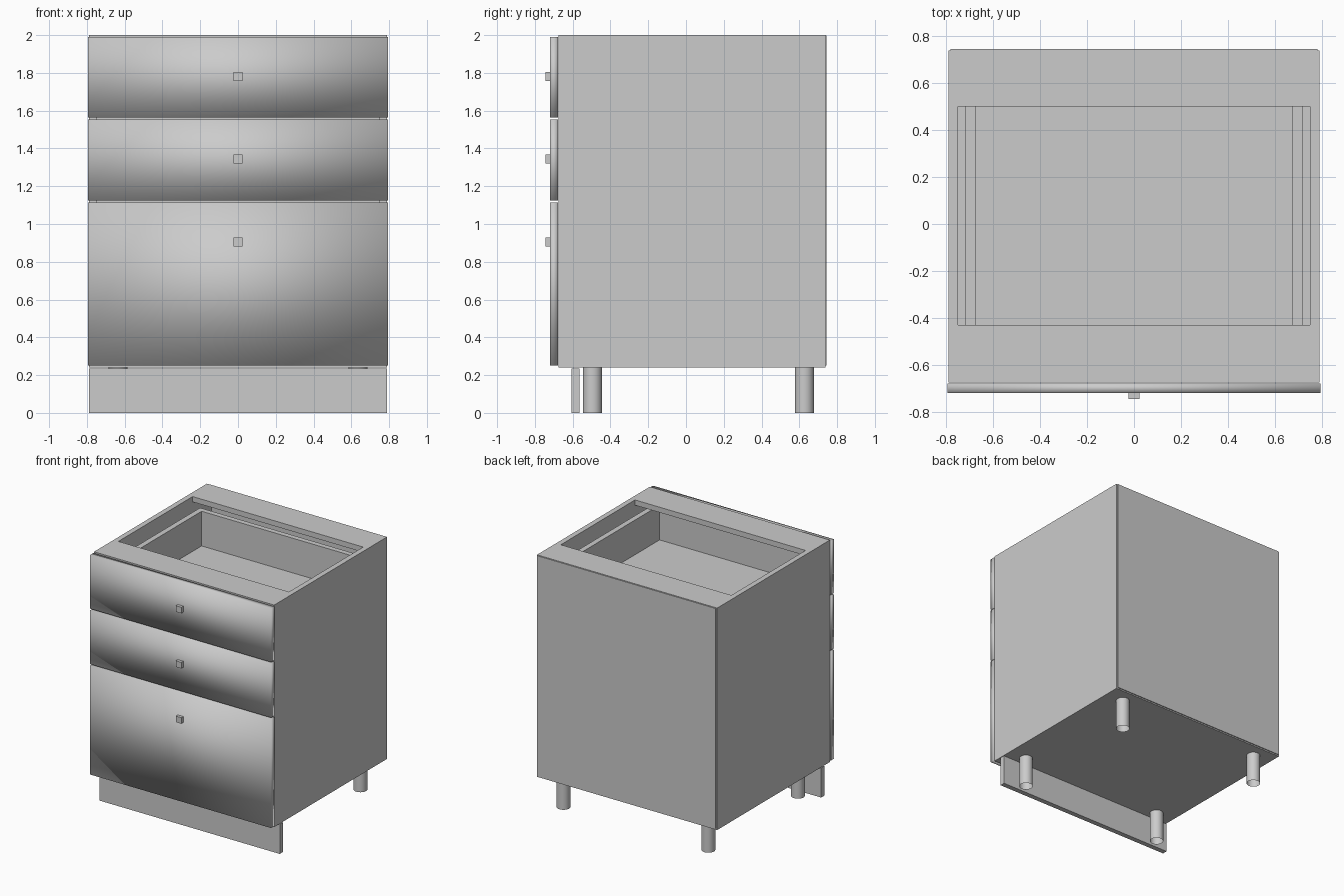
import bpy
import bmesh
from mathutils import Matrix, Vector

cube = bpy.data.objects.get("Cube")
if cube:
    bpy.data.objects.remove(cube, do_unlink=True)

# One plain grey for the whole cabinet
GREY = (0.6, 0.6, 0.6, 1.0)
mat = bpy.data.materials.new("plain_grey")
mat.use_nodes = True
mat.diffuse_color = GREY
mat.node_tree.nodes["Principled BSDF"].inputs["Base Color"].default_value = GREY


def finish(name, bm, smooth=False):
    mesh = bpy.data.meshes.new(name)
    for face in bm.faces:
        face.smooth = smooth
    bm.to_mesh(mesh)
    bm.free()
    mesh.materials.append(mat)
    obj = bpy.data.objects.new(name, mesh)
    bpy.context.collection.objects.link(obj)


def box(name, x, y, z, smooth=False):
    """Box from (min, max) ranges on each axis."""
    bm = bmesh.new()
    size = Vector([b - a for a, b in (x, y, z)])
    centre = Vector([(a + b) / 2 for a, b in (x, y, z)])
    place = Matrix.Translation(centre) @ Matrix.Diagonal(size).to_4x4()
    bmesh.ops.create_cube(bm, size=1, matrix=place)
    finish(name, bm, smooth)


BOTTOM, TOP, BOARD = 0.24, 2.0, 0.042
FRONT, BACK = -0.675, 0.738
OUT, IN = 0.79, 0.748

# Carcass: sides, floor, back panel and the two top rails
box("left_side", (IN, OUT), (FRONT, BACK), (BOTTOM, TOP))
box("right_side", (-OUT, -IN), (FRONT, BACK), (BOTTOM, TOP))
box("floor_panel", (-IN, IN), (FRONT, BACK), (BOTTOM, BOTTOM + BOARD))
box("back_panel", (-0.78, 0.78), (BACK, 0.745), (BOTTOM + 0.01, TOP - 0.003))
box("front_rail", (-IN, IN), (FRONT, -0.43), (TOP - BOARD, TOP))
box("back_rail", (-IN, IN), (0.5, BACK), (TOP - BOARD, TOP))

# Drawers: front bottom, front top, knob height, box top
drawers = {
    "top": (1.565, 1.99, 1.78, 1.90),
    "middle": (1.125, 1.552, 1.343, 1.46),
    "bottom": (0.25, 1.113, 0.905, 0.92),
}
for name, (low, high, knob, rim) in drawers.items():
    box(name + "_drawer_front", (-0.794, 0.794), (-0.72, -0.678), (low, high), smooth=True)
    box(name + "_knob", (-0.024, 0.024), (-0.745, -0.72), (knob - 0.024, knob + 0.024))
    base = low + 0.045
    for side, s in (("left", 1), ("right", -1)):
        box(f"{name}_drawer_{side}_side", sorted((s * 0.675, s * 0.718)), (FRONT, 0.55), (base, rim))
    box(name + "_drawer_back", (-0.675, 0.675), (0.508, 0.55), (base, rim))
    box(name + "_drawer_inner_front", (-0.675, 0.675), (FRONT, FRONT + BOARD), (base, rim))
    box(name + "_drawer_floor", (-0.675, 0.675), (FRONT + BOARD, 0.508), (base, base + 0.015))

# Toe kick board
box("toe_kick", (-0.79, 0.79), (-0.605, -0.565), (0, 0.235))

# Tubular legs, open at the ends
for depth, y in (("front", -0.495), ("back", 0.627)):
    for side, x in (("left", 0.635), ("right", -0.635)):
        bm = bmesh.new()
        bmesh.ops.create_cone(bm, cap_ends=False, segments=32, radius1=0.05, radius2=0.05,
                              depth=BOTTOM, matrix=Matrix.Translation((x, y, BOTTOM / 2)))
        finish(f"{depth}_{side}_leg", bm, smooth=True)
